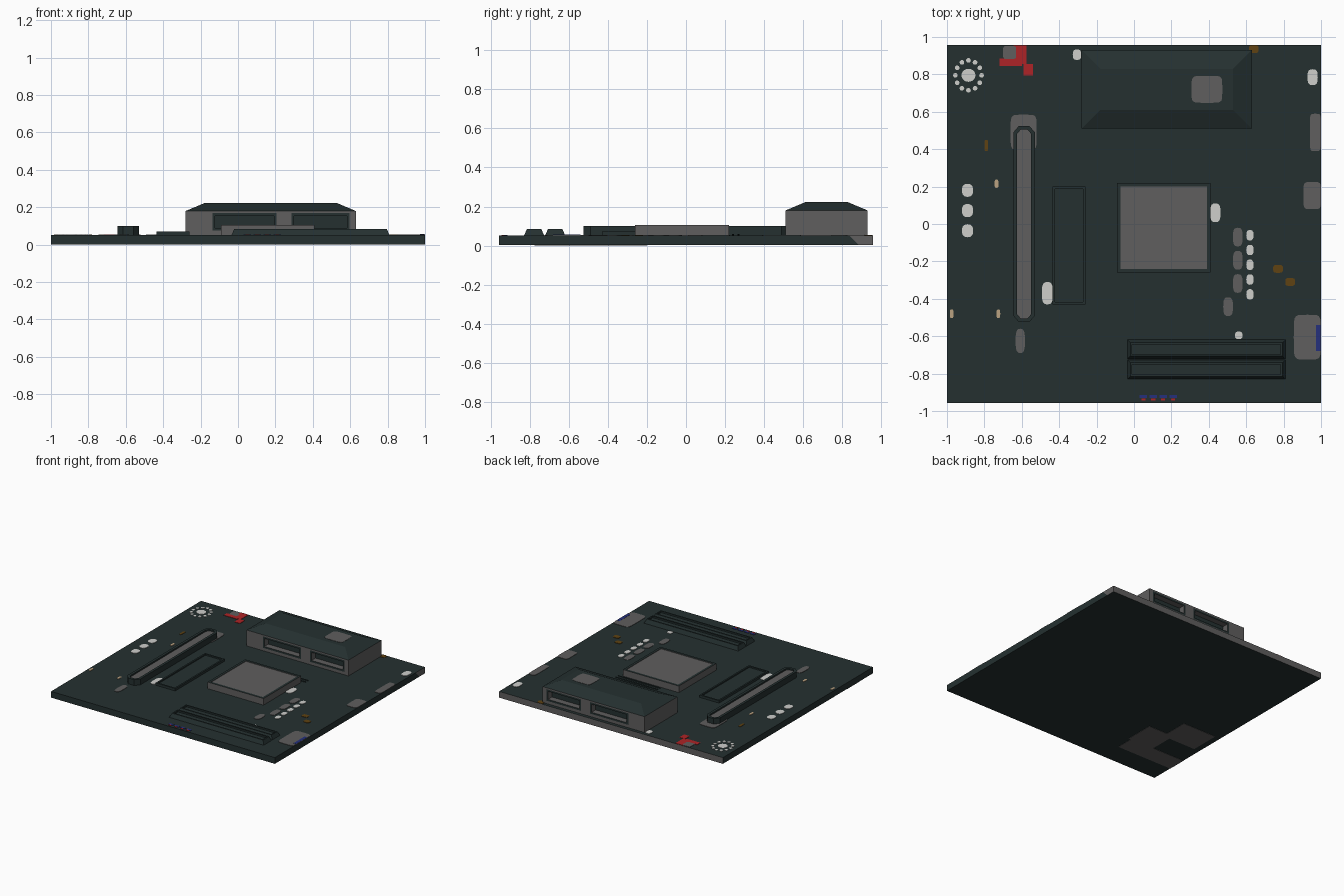
import bpy, bmesh, math

if "Cube" in bpy.data.objects:
    bpy.data.objects.remove(bpy.data.objects["Cube"])


def material(name, rgb):
    m = bpy.data.materials.new(name)
    m.diffuse_color = (*rgb, 1)
    m.use_nodes = True
    m.node_tree.nodes["Principled BSDF"].inputs["Base Color"].default_value = m.diffuse_color
    return m


DARK = material("board dark green", (0.018, 0.030, 0.030))
GREY = material("metal grey", (0.115, 0.112, 0.112))
WHITE = material("pale white", (0.62, 0.62, 0.60))
RED = material("red", (0.42, 0.017, 0.02))
BROWN = material("brown", (0.115, 0.055, 0.006))
BLUE = material("blue", (0.018, 0.03, 0.20))
TAN = material("tan", (0.50, 0.36, 0.22))
TOP = 0.052


def finish(name, bm, *mats):
    bmesh.ops.recalc_face_normals(bm, faces=bm.faces[:])
    me = bpy.data.meshes.new(name)
    bm.to_mesh(me)
    bm.free()
    for m in mats:
        me.materials.append(m)
    ob = bpy.data.objects.new(name, me)
    bpy.context.collection.objects.link(ob)
    return ob


def rect(x0, x1, y0, y1):
    return [(x0, y0), (x1, y0), (x1, y1), (x0, y1)]


def extrude(points, z0, z1, taper=0.0):
    """Upright prism; taper pulls the top outline inwards. Returns bmesh and top face."""
    bm = bmesh.new()
    face = bm.faces.new([bm.verts.new((x, y, z0)) for x, y in points])
    bm.normal_update()
    res = bmesh.ops.extrude_face_region(bm, geom=[face], use_keep_orig=True)
    top = [g for g in res["geom"] if isinstance(g, bmesh.types.BMFace)][0]
    mid = top.calc_center_bounds()
    for v in top.verts:
        v.co.z = z1
        if taper:
            v.co.x -= math.copysign(taper, v.co.x - mid.x)
            v.co.y -= math.copysign(taper, v.co.y - mid.y)
    bmesh.ops.recalc_face_normals(bm, faces=bm.faces[:])
    return bm, top


def sink(bm, face, rim, depth, rim_index, floor_index):
    """Inset a face and push the middle inwards."""
    inward = face.normal * -depth
    for f in bmesh.ops.inset_region(bm, faces=[face], thickness=rim)["faces"]:
        f.material_index = rim_index
    floor = bmesh.ops.extrude_discrete_faces(bm, faces=[face])["faces"][0]
    floor.material_index = floor_index
    for v in floor.verts:
        v.co += inward


def tray(name, points, z1, rim, depth, mats, taper=0.0, rim_index=0, floor_index=1):
    bm, top = extrude(points, TOP - 0.002, z1, taper)
    bm.normal_update()
    sink(bm, top, rim, depth, rim_index, floor_index)
    return finish(name, bm, *mats)


def patch(name, x, y, w, d, mat, power=4, z=TOP, h=0.003):
    """Thin plate: power 2 is an ellipse, higher is boxier, 0 a plain rectangle."""
    pts = rect(x - w / 2, x + w / 2, y - d / 2, y + d / 2)
    if power:
        pts = []
        for i in range(20):
            c, s = math.cos(math.tau * i / 20), math.sin(math.tau * i / 20)
            pts.append((x + w / 2 * math.copysign(abs(c) ** (2 / power), c),
                        y + d / 2 * math.copysign(abs(s) ** (2 / power), s)))
    bm, _ = extrude(pts, z - 0.001, z + h)
    return finish(name, bm, mat)


def slice_at(bm, co, no):
    bmesh.ops.bisect_plane(bm, geom=bm.verts[:] + bm.edges[:] + bm.faces[:],
                           plane_co=co, plane_no=no)
    bm.normal_update()


# board, with a grey back edge that wraps onto the right side
bm, _ = extrude(rect(-1, 1, -0.957, 0.957), 0.002, TOP)
slice_at(bm, (0, 0.86, 0.027), (0, 1, 1))
for f in bm.faces:
    if f.normal.y > 0.9 or (f.normal.x > 0.9 and f.calc_center_median().y > 0.8):
        f.material_index = 1
finish("board", bm, DARK, GREY)

# port housing: grey walls with framed openings front and back
bm, _ = extrude(rect(-0.28, 0.63, 0.51, 0.93), TOP - 0.002, 0.18)
for x in (-0.136, 0.206, 0.286, 0.596):
    slice_at(bm, (x, 0, 0), (1, 0, 0))
for z in (0.075, 0.168):
    slice_at(bm, (0, 0, z), (0, 0, 1))
windows = []
for f in bm.faces:
    c = f.calc_center_median()
    if (abs(f.normal.y) > 0.9 and 0.075 < c.z < 0.168
            and 0.14 < abs(c.x - 0.24) < 0.3):
        windows.append(f)
for f in windows:
    sink(bm, f, 0.02, 0.05, 1, 1)
finish("port_housing", bm, GREY, DARK)

# sloping housing roof
bm, _ = extrude(rect(-0.28, 0.63, 0.51, 0.93), 0.18, 0.222, 0.1)
finish("housing_roof", bm, DARK)
patch("roof_pad", 0.39, 0.72, 0.165, 0.145, GREY, 6, 0.222, 0.002)

# processor socket: grey sides, dark rim, grey lid
tray("processor_socket", rect(-0.09, 0.41, -0.26, 0.22), 0.105, 0.027, 0.004,
     (GREY, DARK), 0, 1, 0)

# long slot with pointed ends
half = [(-0.53, -0.49), (-0.53, 0.49), (-0.56, 0.525)]
half.insert(0, (-0.56, -0.525))
outline = half + [(-1.175 - x, y) for x, y in reversed(half)]
tray("long_slot", outline, 0.099, 0.022, 0.012, (DARK, GREY))

# short slot and the two memory slots
tray("short_slot", rect(-0.435, -0.26, -0.43, 0.2), 0.071, 0.018, 0.01, (DARK, DARK))
for i in range(2):
    y = -0.83 + 0.108 * i
    tray(f"memory_slot_{i + 1}", rect(-0.035, 0.81, y, y + 0.104), 0.085, 0.015, 0.012,
         (DARK, DARK), 0.015)

# thin ridges behind the socket
for i in range(2):
    patch(f"ridge_{i + 1}", 0.25, 0.24 + 0.03 * i, 0.38, 0.01, DARK, 2, TOP, 0.006)

# grey pads
pads = [(-0.59, 0.49, 0.14, 0.19), (-0.665, 0.917, 0.07, 0.07), (0.97, 0.49, 0.06, 0.2),
        (0.953, 0.152, 0.094, 0.145), (0.927, -0.605, 0.146, 0.24)]
for i, p in enumerate(pads):
    patch(f"grey_pad_{i + 1}", *p, GREY, 6)

# rows of grey chips and white caps
for i in range(4):
    patch(f"grey_chip_{i + 1}", 0.503 if i == 3 else 0.555, -0.07 - 0.124 * i,
          0.052, 0.1, GREY, 3)
patch("grey_chip_5", -0.608, -0.625, 0.05, 0.13, GREY, 3)
for i in range(5):
    patch(f"small_cap_{i + 1}", 0.62, -0.06 - 0.079 * i, 0.04, 0.056, WHITE, 2.5)
for i in range(3):
    patch(f"round_cap_{i + 1}", -0.89, 0.18 - 0.108 * i, 0.06, 0.07, WHITE, 2.5)

# single white parts
singles = [(0.435, 0.06, 0.055, 0.1), (-0.463, -0.37, 0.06, 0.12),
           (0.56, -0.595, 0.04, 0.04), (-0.305, 0.905, 0.045, 0.055),
           (0.955, 0.785, 0.055, 0.085)]
for i, p in enumerate(singles):
    patch(f"white_part_{i + 1}", *p, WHITE, 3)

# red mark, brown and tan chips
for i, p in enumerate([(-0.66, 0.865, 0.12, 0.04), (-0.61, 0.905, 0.07, 0.1),
                       (-0.565, 0.825, 0.05, 0.06)]):
    patch(f"red_mark_{i + 1}", *p, RED, 0)
for i, (x, y) in enumerate([(0.77, -0.24), (0.835, -0.31), (0.64, 0.935)]):
    patch(f"brown_chip_{i + 1}", x, y, 0.052, 0.042, BROWN)
patch("brown_strip", -0.79, 0.42, 0.02, 0.06, BROWN)
for i, (x, y) in enumerate([(-0.975, -0.48), (-0.725, -0.48), (-0.735, 0.215)]):
    patch(f"tan_chip_{i + 1}", x, y, 0.02, 0.045, TAN)

# header pins on the front edge, and the blue connector mark
for i in range(4):
    patch(f"blue_pin_{i + 1}", 0.05 + 0.053 * i, -0.922, 0.04, 0.018, BLUE, 0)
    patch(f"red_pin_{i + 1}", 0.05 + 0.053 * i, -0.938, 0.022, 0.012, RED, 0)
patch("blue_mark", 0.984, -0.61, 0.024, 0.14, BLUE, 0, TOP + 0.003, 0.001)

# dashed ring mark in the back left corner
for i in range(12):
    a = math.tau * i / 12
    patch(f"ring_dash_{i + 1}", -0.885 + 0.07 * math.cos(a), 0.795 + 0.08 * math.sin(a),
          0.025, 0.025, WHITE, 2)
patch("ring_centre", -0.885, 0.795, 0.075, 0.07, WHITE, 2)

# grey plates on the underside
for i, p in enumerate([(-0.75, -0.7, 0.5, 0.15), (-0.595, -0.515, 0.23, 0.24),
                       (-0.8, -0.32, 0.3, 0.24)]):
    patch(f"underside_plate_{i + 1}", *p, GREY, 0, 0.001, 0.002)
